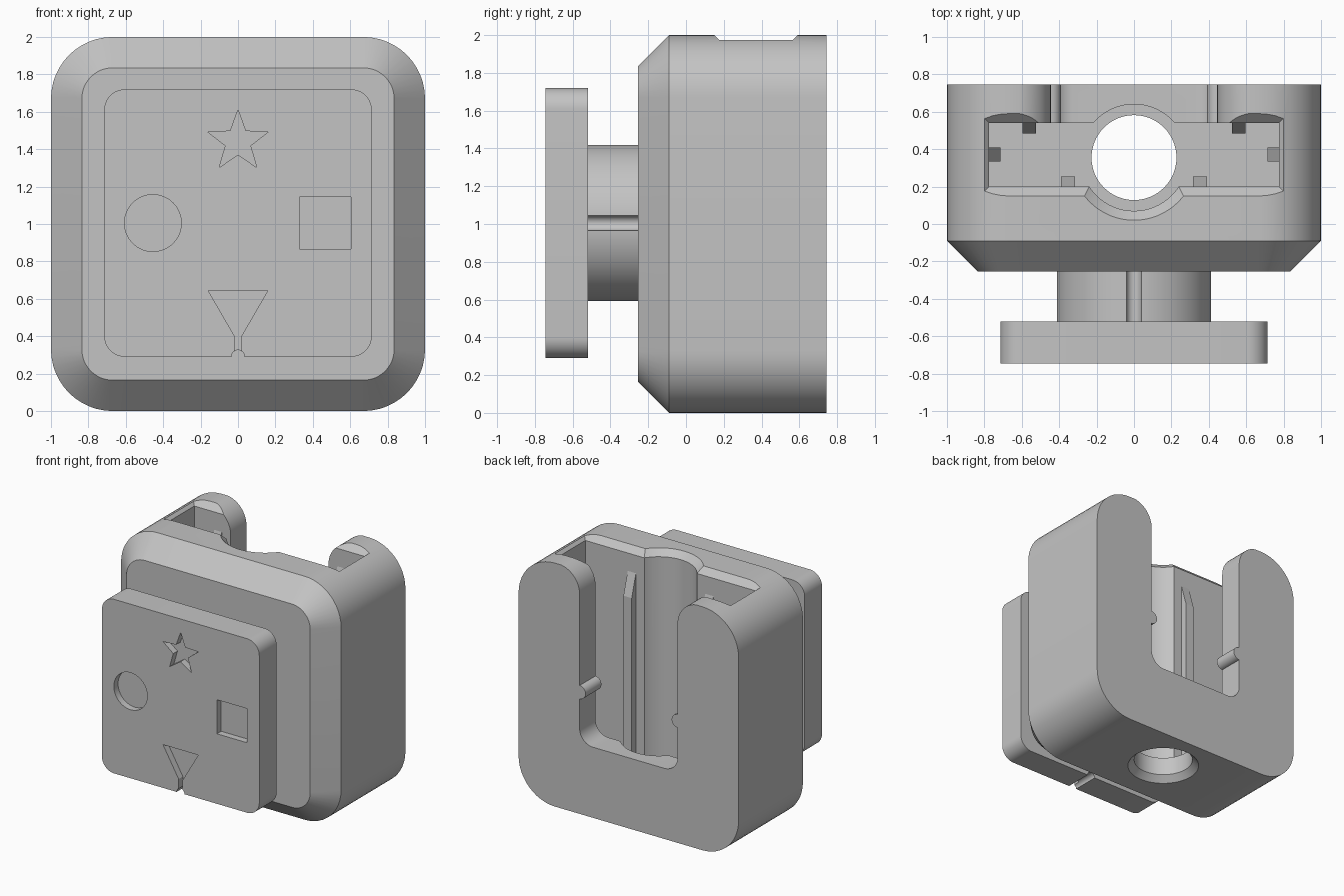
import bpy, bmesh
from math import sin, cos, pi, radians
from mathutils import Vector

old = bpy.data.objects.get("Cube")
if old:
    bpy.data.objects.remove(old, do_unlink=True)

GREY = (0.55, 0.55, 0.55, 1)
mat = bpy.data.materials.new("plain grey")
mat.use_nodes = True
mat.diffuse_color = GREY
mat.node_tree.nodes["Principled BSDF"].inputs["Base Color"].default_value = GREY


# ---- helpers ----
def loft(name, rings):
    """Closed solid through rings of equal point count."""
    bm = bmesh.new()
    rows = [[bm.verts.new(p) for p in ring] for ring in rings]
    n = len(rows[0])
    for a, b in zip(rows, rows[1:]):
        for i in range(n):
            j = (i + 1) % n
            bm.faces.new((a[i], a[j], b[j], b[i]))
    bm.faces.new(rows[0])
    bm.faces.new(rows[-1])
    bmesh.ops.recalc_face_normals(bm, faces=bm.faces)
    me = bpy.data.meshes.new(name)
    bm.to_mesh(me)
    bm.free()
    me.materials.append(mat)
    ob = bpy.data.objects.new(name, me)
    bpy.context.collection.objects.link(ob)
    return ob


def at_y(pts, y):
    return [(x, y, z) for x, z in pts]


def at_z(pts, z):
    return [(x, y, z) for x, y in pts]


def prism_y(name, pts, y0, y1):
    return loft(name, [at_y(pts, y0), at_y(pts, y1)])


def prism_z(name, pts, z0, z1):
    return loft(name, [at_z(pts, z0), at_z(pts, z1)])


def arc(cx, cy, r, a0, a1, n=12):
    angles = [radians(a0 + (a1 - a0) * i / n) for i in range(n + 1)]
    return [(cx + r * cos(a), cy + r * sin(a)) for a in angles]


def circle(cx, cy, r, n=64):
    return arc(cx, cy, r, 0, 360, n)[:-1]


def rect(x0, x1, y0, y1):
    return [(x0, y0), (x1, y0), (x1, y1), (x0, y1)]


def rounded(cx, cy, half, r):
    pts = []
    d = half - r
    for k, (sx, sy) in enumerate(((1, 1), (-1, 1), (-1, -1), (1, -1))):
        pts += arc(cx + sx * d, cy + sy * d, r, 90 * k, 90 * k + 90)
    return pts


def cut(ob, *cutters):
    for c in cutters:
        mod = ob.modifiers.new("cut", 'BOOLEAN')
        mod.operation = 'DIFFERENCE'
        mod.solver = 'EXACT'
        mod.object = c
    bpy.context.view_layer.update()
    dg = bpy.context.evaluated_depsgraph_get()
    me = bpy.data.meshes.new_from_object(ob.evaluated_get(dg))
    ob.modifiers.clear()
    ob.data = me
    for c in cutters:
        bpy.data.objects.remove(c, do_unlink=True)


def smooth(ob):
    bpy.ops.object.select_all(action='DESELECT')
    ob.select_set(True)
    bpy.context.view_layer.objects.active = ob
    bpy.ops.object.shade_smooth_by_angle(angle=radians(25))


# ---- housing: rounded block with chamfered front ----
outer = rounded(0, 1, 1, 0.33)
body = loft("housing", [at_y(outer, 0.745), at_y(outer, -0.09),
                        at_y(rounded(0, 1, 0.835, 0.165), -0.255)])

FLOOR, BORE_Y = 0.2, 0.355
cavity = prism_z("cavity_cut", rect(-0.775, 0.775, 0.2, 0.54), FLOOR, 2.1)
cavity_rim = loft("cavity_rim_cut", [at_z(rect(-0.775, 0.775, 0.2, 0.54), 1.95),
                                     at_z(rect(-0.875, 0.875, 0.1, 0.64), 2.05)])
bore = prism_z("bore_cut", circle(0, BORE_Y, 0.285), FLOOR, 2.1)
bore_rim = loft("bore_rim_cut", [at_z(circle(0, BORE_Y, 0.285), 1.95),
                                 at_z(circle(0, BORE_Y, 0.385), 2.05)])
floor_hole = prism_z("floor_hole_cut", circle(0, BORE_Y, 0.227), -0.1, 0.3)
floor_rim = loft("floor_rim_cut", [at_z(circle(0, BORE_Y, 0.325), -0.05),
                                   at_z(circle(0, BORE_Y, 0.227), 0.05)])

# U-shaped opening in the back, flared at the top
half = arc(0.325, 0.7, 0.12, -90, 0) + arc(0.645, 1.803, 0.2, 180, 90) + [(0.645, 2.1)]
slot = prism_y("slot_cut", half + [(-x, z) for x, z in reversed(half)], 0.5, 0.8)

cut(body, cavity, cavity_rim, bore, bore_rim, floor_hole, floor_rim, slot)
smooth(body)

# ---- snap nubs on the slot edges ----
for side, s in (("left", 1), ("right", -1)):
    pts = [(s * x, z) for x, z in arc(0.446, 1.0, 0.055, 90, 270)]
    smooth(prism_y(side + "_nub", pts, 0.54, 0.745))


# ---- guide ribs with sloping tops inside the cavity ----
def rib(name, x0, x1, y0, y1, inward):
    low, high = at_z(rect(x0, x1, y0, y1), FLOOR), []
    mid = Vector(((x0 + x1) / 2, (y0 + y1) / 2))
    for x, y in rect(x0, x1, y0, y1):
        inner = (Vector((x, y)) - mid).dot(Vector(inward)) > 0
        high.append((x, y, 1.62 if inner else 1.82))
    loft(name, [low, high])


for side, s in (("left", 1), ("right", -1)):
    rib(side + "_back_rib", s * 0.525, s * 0.595, 0.485, 0.545, (0, -1))
    rib(side + "_front_rib", s * 0.315, s * 0.39, 0.195, 0.255, (0, 1))
    rib(side + "_side_rib", s * 0.715, s * 0.78, 0.335, 0.41, (-s, 0))

# ---- neck with four grooves ----
MID = 1.005
neck = prism_y("neck", circle(0, MID, 0.415, 96), -0.52, -0.255)
cut(neck, *[prism_y("groove_cut", circle(0.415 * cos(k * pi / 2),
                                         MID + 0.415 * sin(k * pi / 2), 0.04, 24), -0.6, -0.2)
            for k in range(4)])
smooth(neck)

# ---- front plate with four recessed shapes ----
plate = prism_y("front_plate", rounded(0, MID, 0.715, 0.11), -0.745, -0.52)
star = []
for k in range(10):
    r, a = (0.17, 0.07)[k % 2], pi / 2 + k * pi / 5
    star.append((r * cos(a), 1.44 + r * sin(a)))
funnel = [(0.16, 0.645), (0.018, 0.4), (0.018, 0.3)]
funnel += [(-x, z) for x, z in reversed(funnel)]
shapes = (star, circle(-0.455, MID, 0.152), rect(0.33, 0.605, 0.865, 1.145), funnel)
cutters = [prism_y("recess_cut", s, -0.8, -0.69) for s in shapes]
cutters.append(prism_y("notch_cut", circle(0, 0.29, 0.036, 24), -0.8, -0.4))
cut(plate, *cutters)
smooth(plate)
